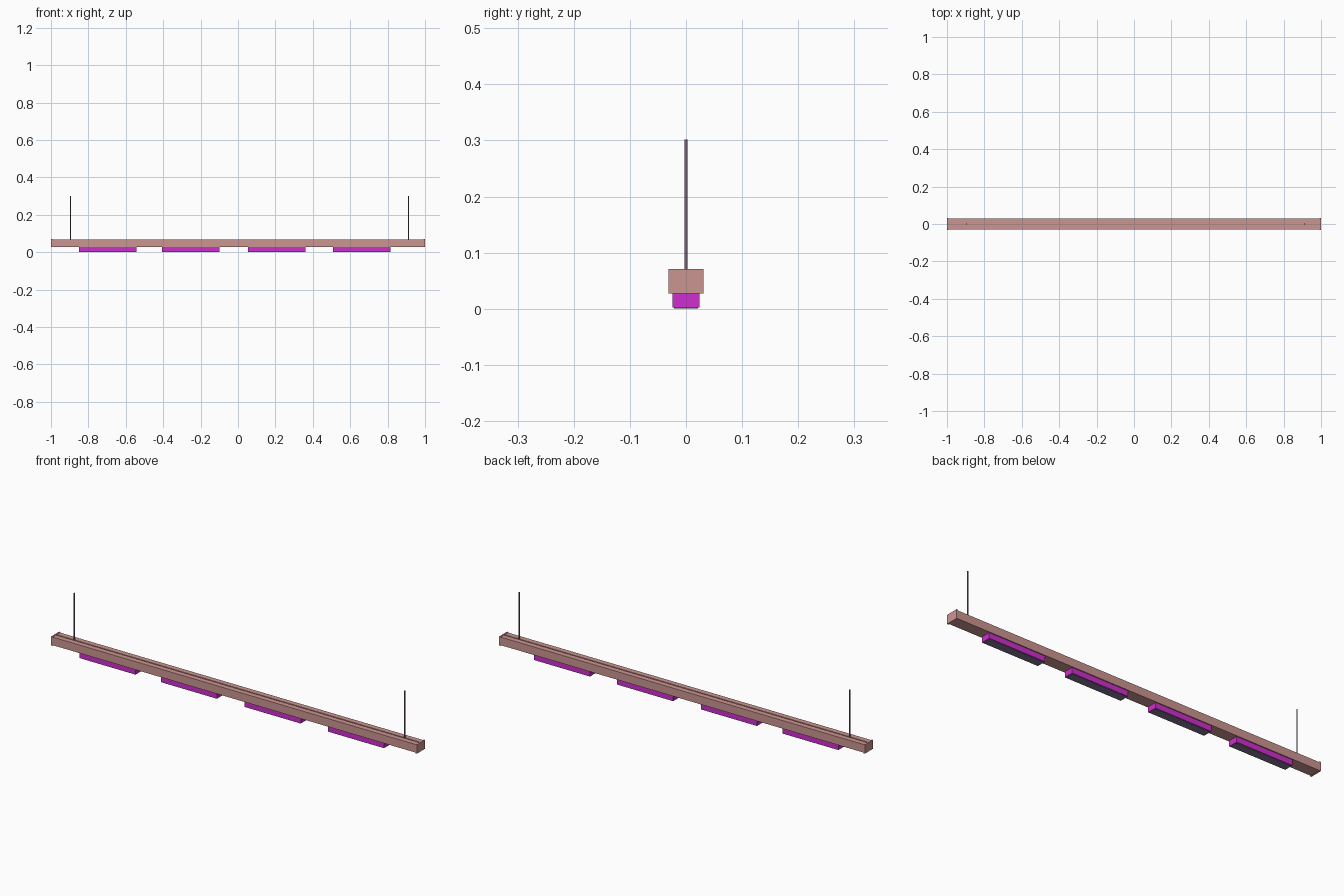
import bpy, bmesh
from mathutils import Matrix

if "Cube" in bpy.data.objects:
    bpy.data.objects.remove(bpy.data.objects["Cube"])


def material(name, rgb):
    m = bpy.data.materials.new(name)
    m.diffuse_color = (*rgb, 1)
    m.use_nodes = True
    m.node_tree.nodes["Principled BSDF"].inputs["Base Color"].default_value = m.diffuse_color
    return m


PINK = material("rail_pink", (0.60, 0.30, 0.28))
MAGENTA = material("lamp_magenta", (0.62, 0.03, 0.62))
DIFFUSER = material("diffuser_grey", (0.22, 0.17, 0.28))
ROD = material("rod_dark", (0.20, 0.12, 0.16))


def finish(name, bm, mat):
    bmesh.ops.recalc_face_normals(bm, faces=bm.faces)
    me = bpy.data.meshes.new(name)
    bm.to_mesh(me)
    bm.free()
    me.materials.append(mat)
    ob = bpy.data.objects.new(name, me)
    bpy.context.collection.objects.link(ob)
    return ob


def box(name, x, y, z, mat):
    bm = bmesh.new()
    size = [b - a for a, b in (x, y, z)]
    mid = [(a + b) / 2 for a, b in (x, y, z)]
    bmesh.ops.create_cube(bm, size=1, matrix=Matrix.Translation(mid) @ Matrix.Diagonal((*size, 1)))
    return finish(name, bm, mat)


def rod(name, x, r, z0, z1):
    bm = bmesh.new()
    bmesh.ops.create_cone(bm, cap_ends=True, segments=12, radius1=r, radius2=r, depth=z1 - z0,
                          matrix=Matrix.Translation((x, 0, (z0 + z1) / 2)))
    ob = finish(name, bm, ROD)
    ob.data.shade_smooth()
    ob.data.set_sharp_from_angle(angle=0.7)


# rail: constant section with a shallow groove along the top
half = [(0.029, 0.029), (0.029, 0.069), (0.003, 0.069), (0.003, 0.066)]
section = half + [(-y, z) for y, z in reversed(half)]
bm = bmesh.new()
face = bm.faces.new([bm.verts.new((-0.995, y, z)) for y, z in section])
ext = bmesh.ops.extrude_face_region(bm, geom=[face], use_keep_orig=True)
bmesh.ops.translate(bm, vec=(1.99, 0, 0),
                    verts=[v for v in ext["geom"] if isinstance(v, bmesh.types.BMVert)])
finish("rail", bm, PINK)

# end caps, slightly larger than the rail
for side, s in (("left", -1), ("right", 1)):
    box(f"end_cap_{side}", sorted((s * 0.993, s)), (-0.0315, 0.0315), (0.027, 0.071), PINK)

# suspension rods
rod("suspension_rod_left", -0.895, 0.003, 0.064, 0.302)
rod("suspension_rod_right", 0.912, 0.003, 0.064, 0.302)

# lamp modules with a diffuser underneath
for i, x in enumerate((-0.85, -0.405, 0.053, 0.508), 1):
    box(f"lamp_housing_{i}", (x, x + 0.307), (-0.024, 0.024), (0.002, 0.03), MAGENTA)
    box(f"lamp_diffuser_{i}", (x + 0.003, x + 0.304), (-0.021, 0.021), (0, 0.004), DIFFUSER)
